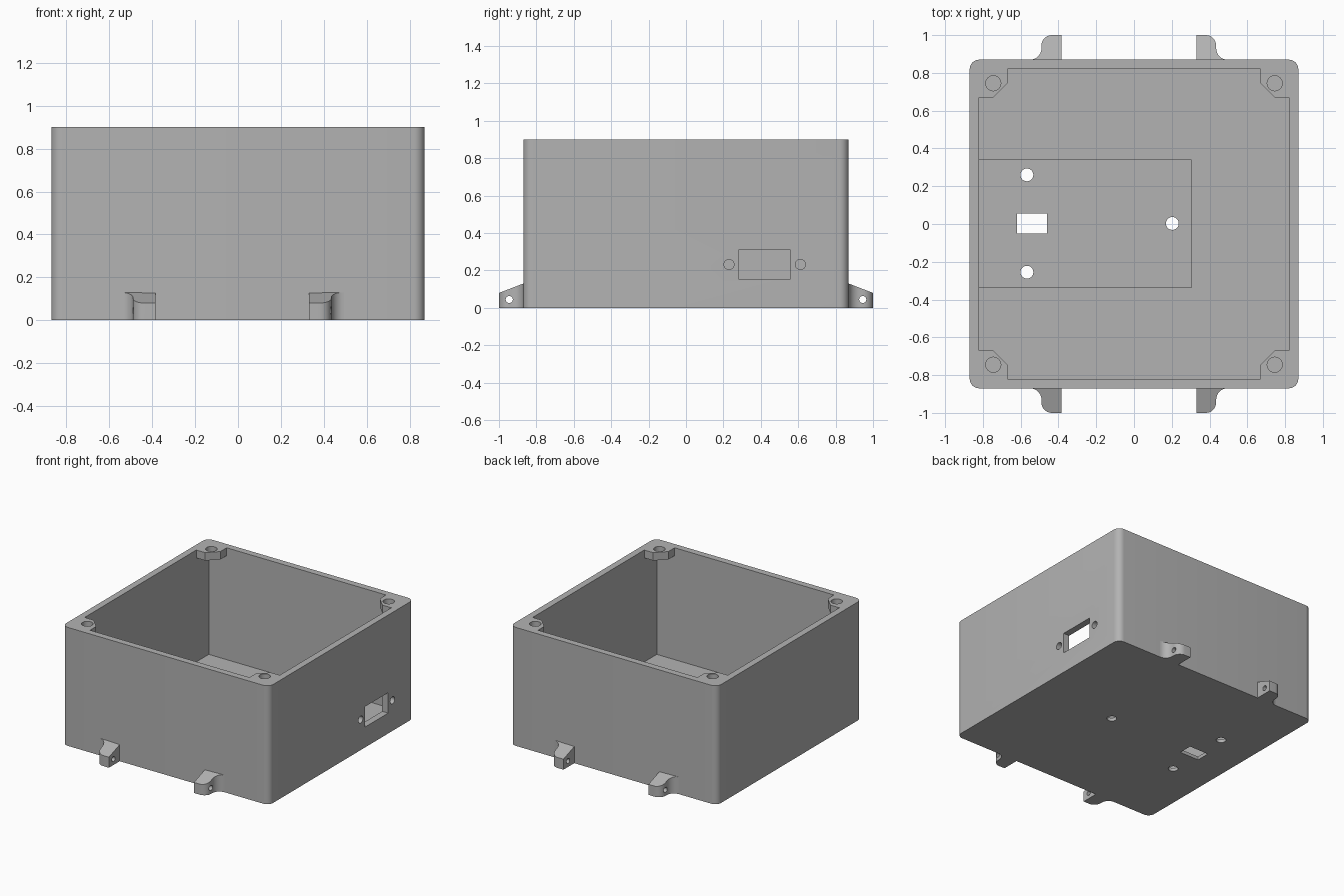
import bpy, bmesh, math
from mathutils import Matrix, Vector

cube = bpy.data.objects.get("Cube")
if cube:
    bpy.data.objects.remove(cube, do_unlink=True)

grey = bpy.data.materials.new("plain grey")
grey.use_nodes = True
colour = (0.45, 0.45, 0.45, 1)
grey.diffuse_color = colour
grey.node_tree.nodes["Principled BSDF"].inputs["Base Color"].default_value = colour

HALF, INNER, HEIGHT, FLOOR = 0.87, 0.82, 0.9, 0.05


def prism(name, outline, z0, z1):
    """Extrude a flat outline from z0 to z1."""
    bm = bmesh.new()
    face = bm.faces.new([bm.verts.new((x, y, z0)) for x, y in outline])
    top = bmesh.ops.extrude_face_region(bm, geom=[face])["geom"]
    bmesh.ops.translate(bm, vec=(0, 0, z1 - z0),
                        verts=[v for v in top if isinstance(v, bmesh.types.BMVert)])
    bmesh.ops.recalc_face_normals(bm, faces=bm.faces[:])
    mesh = bpy.data.meshes.new(name)
    bm.to_mesh(mesh)
    bm.free()
    mesh.materials.append(grey)
    ob = bpy.data.objects.new(name, mesh)
    bpy.context.collection.objects.link(ob)
    return ob


def box(name, x0, x1, y0, y1, z0, z1):
    return prism(name, [(x0, y0), (x1, y0), (x1, y1), (x0, y1)], z0, z1)


def arc(cx, cy, r, start, end, steps):
    angles = [math.radians(start + (end - start) * i / steps) for i in range(steps + 1)]
    return [(cx + r * math.cos(a), cy + r * math.sin(a)) for a in angles]


def rod(name, centre, radius, length, along_x=False):
    """Round cutter centred on a point."""
    ob = prism(name, arc(0, 0, radius, 0, 360, 32)[:-1], -length / 2, length / 2)
    turn = Matrix.Rotation(math.pi / 2, 4, 'Y') if along_x else Matrix()
    ob.data.transform(Matrix.Translation(Vector(centre)) @ turn)
    return ob


def cut(target, cutter):
    """Subtract the cutter and discard it."""
    mod = target.modifiers.new("cut", 'BOOLEAN')
    mod.operation, mod.solver, mod.object = 'DIFFERENCE', 'EXACT', cutter
    bpy.context.view_layer.objects.active = target
    bpy.ops.object.modifier_apply(modifier=mod.name)
    bpy.data.objects.remove(cutter, do_unlink=True)


# Outer shell with rounded upright corners
R = 0.05
outline = []
for sx, sy, a in ((1, 1, 0), (-1, 1, 90), (-1, -1, 180), (1, -1, 270)):
    outline += arc(sx * (HALF - R), sy * (HALF - R), R, a, a + 90, 8)
shell = prism("enclosure_shell", outline, 0, HEIGHT)

# Cavity, leaving chamfered screw blocks under the rim
notch = []
for sx, sy in ((1, 1), (-1, 1), (-1, -1), (1, -1)):
    corner = [(sx * INNER, sy * 0.67), (sx * 0.745, sy * 0.67),
              (sx * 0.67, sy * 0.745), (sx * 0.67, sy * INNER)]
    notch += corner if sx * sy > 0 else corner[::-1]
cut(shell, prism("cavity", notch, FLOOR, HEIGHT + 0.1))
cut(shell, box("lower_cavity", -INNER, INNER, -INNER, INNER, FLOOR, HEIGHT - 0.06))

# Screw holes in the rim blocks
for sx in (-1, 1):
    for sy in (-1, 1):
        cut(shell, rod("screw_hole", (sx * 0.745, sy * 0.745, HEIGHT), 0.04, 0.3))

# Shallow floor recess with a slot and three mounting holes
cut(shell, box("floor_recess", -INNER, 0.305, -0.335, 0.34, 0.025, 0.2))
cut(shell, box("floor_slot", -0.62, -0.46, -0.05, 0.055, -0.1, 0.2))
for x, y in ((-0.567, 0.26), (-0.567, -0.255), (0.203, 0.003)):
    cut(shell, rod("floor_hole", (x, y, 0), 0.034, 0.4))

# Connector opening and its screw holes in the left wall
cut(shell, box("port", 0.7, 1, 0.28, 0.56, 0.155, 0.31))
for y in (0.23, 0.612):
    cut(shell, rod("port_hole", (HALF, y, 0.232), 0.027, 0.3, True))

# Four mounting lugs: curved outer side, sloping top, cross hole
parts = [shell]
for end, sy in (("front", -1), ("back", 1)):
    for side, sx, x0 in (("left", 1, 0.33), ("right", -1, 0.385)):
        profile = [(0, 0.86), (0, 1.0)]
        profile += arc(0.05, 0.945, 0.055, 90, 0, 8)
        profile += arc(0.165, 0.93, 0.06, 180, 270, 8)
        profile += [(0.165, 0.86)]
        lug = prism(f"{end}_{side}_lug",
                    [(sx * (x0 + x), sy * y) for x, y in profile], 0, 0.13)
        for v in lug.data.vertices:
            if v.co.z > 0.1:
                v.co.z = 0.13 - 0.05 * max(0, abs(v.co.y) - HALF) / 0.13
        cut(lug, rod("lug_hole", (sx * (x0 + 0.05), sy * 0.945, 0.045), 0.019, 0.4, True))
        parts.append(lug)

# Smooth the rounded surfaces and keep the edges crisp
bpy.ops.object.select_all(action='DESELECT')
for ob in parts:
    ob.select_set(True)
bpy.context.view_layer.objects.active = shell
bpy.ops.object.shade_smooth_by_angle(angle=math.radians(30))
